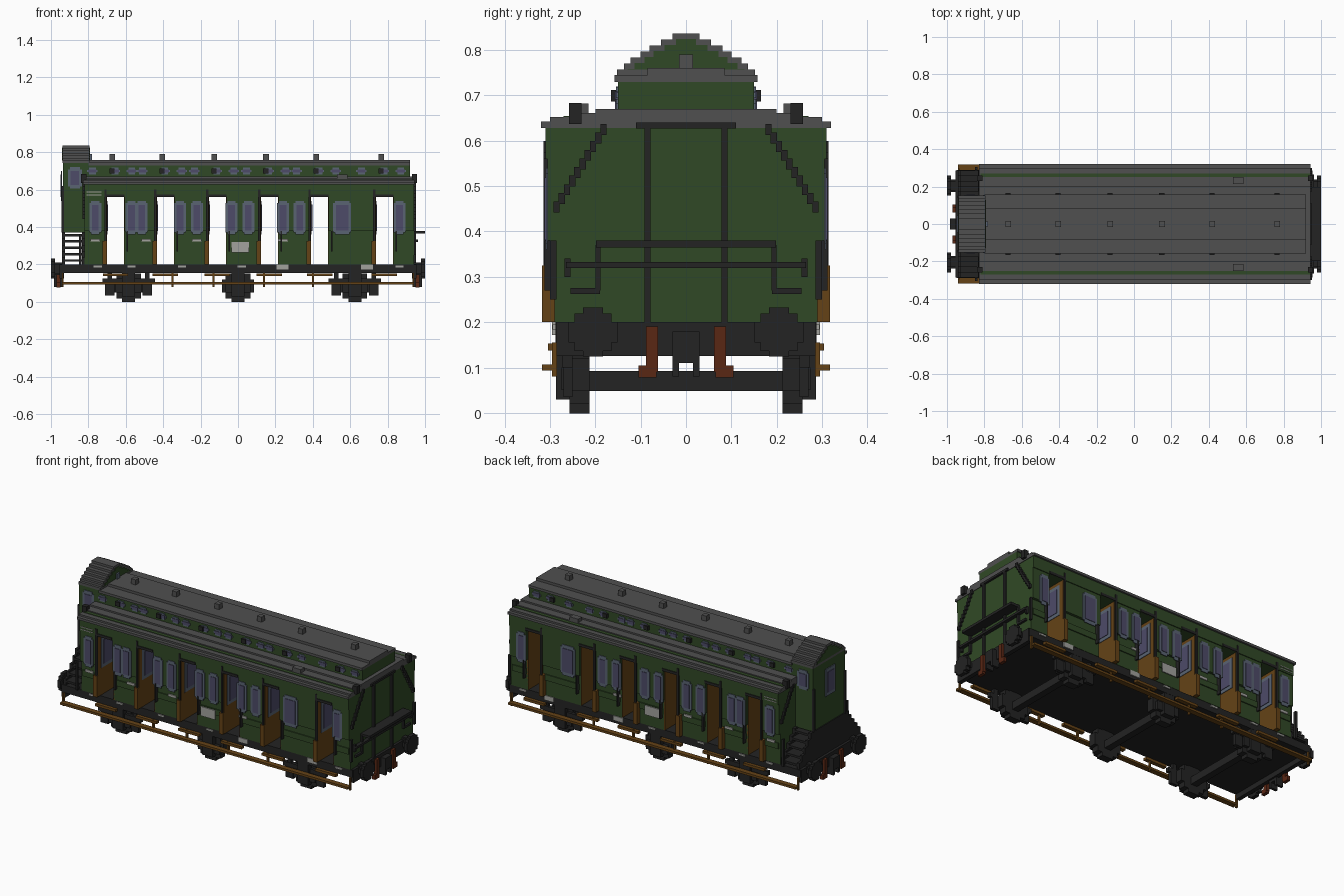
import bpy
import bmesh
import math

cube = bpy.data.objects.get("Cube")
if cube:
    bpy.data.objects.remove(cube)


def material(name, r, g, b):
    m = bpy.data.materials.new(name)
    m.use_nodes = True
    m.diffuse_color = (r, g, b, 1)
    bsdf = m.node_tree.nodes["Principled BSDF"]
    bsdf.inputs["Base Color"].default_value = (r, g, b, 1)
    bsdf.inputs["Roughness"].default_value = 0.9
    return m


GREEN = material("dark green", .03, .066, .019)
GREY = material("roof grey", .08, .08, .08)
BLACK = material("frame black", .017, .017, .017)
BROWN = material("wood brown", .13, .055, .008)
GLASS = material("window lilac", .075, .07, .14)
TRIM = material("window blue grey", .1, .125, .17)
SIGN = material("light grey", .36, .36, .34)
RUST = material("hose red", .1, .02, .007)


class Part:
    """Collects boxes and prisms into one object of one colour."""

    def __init__(self, name, mat):
        self.name, self.mat, self.bm = name, mat, bmesh.new()

    def box(self, x0, x1, y0, y1, z0, z1):
        verts = bmesh.ops.create_cube(self.bm, size=1)["verts"]
        for v in verts:
            v.co.x = x0 if v.co.x < 0 else x1
            v.co.y = y0 if v.co.y < 0 else y1
            v.co.z = z0 if v.co.z < 0 else z1
        bmesh.ops.recalc_face_normals(self.bm, faces=self.bm.faces)

    def wide(self, x0, x1, y, z0, z1):
        self.box(x0, x1, -y, y, z0, z1)

    def both(self, x0, x1, y0, y1, z0, z1):
        self.box(x0, x1, y0, y1, z0, z1)
        self.box(x0, x1, -y1, -y0, z0, z1)

    def disc(self, axis, c, u, v, r, thick):
        """Stepped round block made of three overlapping boxes."""
        for k in (math.pi / 8, math.pi / 4, 3 * math.pi / 8):
            a, b = r * math.cos(k) * 1.08, r * math.sin(k) * 1.08
            if axis == "x":
                self.both(c - thick, c + thick, u - a, u + a, v - b, v + b)
            else:
                self.both(u - a, u + a, c - thick, c + thick, v - b, v + b)

    def done(self):
        mesh = bpy.data.meshes.new(self.name)
        self.bm.to_mesh(mesh)
        self.bm.free()
        mesh.materials.append(self.mat)
        ob = bpy.data.objects.new(self.name, mesh)
        bpy.context.collection.objects.link(ob)


START, END = -.82, .94
DOORS = [-.703, -.436, -.158, .12, .388, .735]
GAP = .096
WHEELS = [-.585, 0, .625]

# Body blocks between the open doorways
body = Part("body_walls", GREEN)
lining = Part("doorway_lining", BROWN)
edges = [START] + [e for d in DOORS for e in (d, d + GAP)] + [END]
for a, b in zip(edges[::2], edges[1::2]):
    body.wide(a, b, .29, .2, .38)
    body.wide(a, b, .305, .38, .56)
    body.both(a + .01, b - .01, .29, .296, .29, .325)
body.wide(START, END, .31, .56, .63)
body.wide(START, END, .27, .63, .655)
body.done()

# Doors standing open at one side of each doorway, plain lining at the other
door_glass = Part("door_glass", GLASS)
door_trim = Part("door_window_frames", TRIM)
shelf = Part("door_edges", BLACK)
for d in DOORS:
    lining.wide(d - .022, d + .003, .318, .2, .325)
    lining.wide(d - .004, d + .003, .305, .325, .56)
    lining.wide(d + GAP - .003, d + GAP + .004, .29, .2, .56)
    for y0 in (-.28, -.07, .15):
        door_trim.box(d, d + .006, y0, y0 + .13, .36, .54)
        door_glass.box(d, d + .009, y0 + .02, y0 + .11, .38, .52)
    shelf.both(d + GAP + .012, d + GAP + .02, .29, .312, .27, .38)
    shelf.both(d - .012, d, .305, .314, .325, .6)
    shelf.both(d, d + GAP, .305, .314, .56, .575)
for p in (lining, door_trim, door_glass, shelf):
    p.done()

# Side windows
trim = Part("side_window_frames", TRIM)
glass = Part("side_window_glass", GLASS)


def window(x, w, z0, z1, y, rim=.014):
    trim.both(x - w, x + w, y, y + .004, z0 + .012, z1 - .012)
    trim.both(x - w + .01, x + w - .01, y, y + .004, z0, z1)
    glass.both(x - w + rim, x + w - rim, y, y + .007, z0 + rim * 1.5, z1 - rim * 1.5)


for x in (-.763, -.57, -.515, -.31, -.22, -.035, .055, .24, .33, .863):
    window(x, .032, .36, .54, .305)
window(.557, .048, .36, .54, .305)
# Clerestory windows
for d in DOORS:
    for off in (-.075, .045, .135):
        window(d + off, .028, .682, .718, .15, .006)
# Cab windows
window(-.872, .037, .605, .72, .15)
trim.wide(-.946, -.94, .045, .54, .7)
glass.wide(-.949, -.94, .03, .56, .68)
trim.wide(-.79, -.781, .013, .76, .79)
trim.done()
glass.done()

# Stepped main roof and clerestory
roof = Part("main_roof", GREY)
for y, z0, z1 in ((.32, .628, .642), (.3, .642, .652), (.25, .652, .661), (.2, .661, .67)):
    roof.wide(START - .01, END + .003, y, z0, z1)
roof.wide(-.8, .92, .158, .73, .745)
roof.wide(-.8, .92, .085, .745, .76)
for d in DOORS:
    x = d + .03
    roof.box(x - .015, x + .015, -.015, .015, .76, .79)
roof.both(.53, .585, .215, .25, .65, .682)
roof.done()

upper = Part("clerestory_walls", GREEN)
upper.wide(-.8, .92, .15, .655, .73)
upper.done()
lamps = Part("clerestory_vents", BLACK)
for d in DOORS:
    lamps.both(d + .015, d + .043, .15, .165, .687, .712)
lamps.done()

# Raised guard cab with stepped gable
cab = Part("guard_cab", GREEN)
cab.wide(-.935, -.81, .15, .37, .745)
cab.wide(-.81, -.79, .15, .655, .745)
cab_roof = Part("guard_cab_roof", GREY)
z = .742
for y in (.152, .137, .122, .1, .08, .055, .03):
    cab_roof.wide(-.937, -.793, y, z, z + .0155)
    if y < .15:
        cab.wide(-.94, -.79, y - .008, .757, z + .003)
    z += .0132
cab.done()
cab_roof.done()

# Stairs and posts under the cab
stairs = Part("cab_stairs", BLACK)
for i in range(5):
    z = .215 + i * .034
    stairs.wide(-.935, -.825, .285 - i * .027, z, z + .013)
    for x in (-.94, -.835):
        stairs.wide(x, x + .015, .285 - i * .027, z - .02, z + .022)
stairs.both(-.943, -.93, .14, .153, .37, .62)
stairs.both(-.85, -.838, .29, .305, .2, .36)
stairs.done()

# Underframe, headstocks and buffers
frame = Part("underframe", BLACK)
frame.wide(-.95, .95, .288, .155, .2)
frame.wide(-.955, -.93, .285, .125, .2)
frame.wide(.93, .955, .285, .125, .2)
for s in (-1, 1):
    frame.disc("x", s * .989, .205, .178, .054, .011)
    frame.disc("x", s * .96, .205, .178, .034, .03)
    a, b = sorted((s * .94, s * .985))
    frame.wide(a, b, .03, .11, .18)
    frame.both(a, b, .015, .03, .08, .13)
frame.done()

hoses = Part("brake_hoses", RUST)
for a, b in ((-.97, -.95), (.95, .97)):
    hoses.both(a, b, .062, .088, .09, .19)
    hoses.both(a, b, .065, .105, .078, .105)
hoses.done()

# Wheels, axles, springs and axle boxes
gear = Part("running_gear", BLACK)
for x in WHEELS:
    gear.disc("y", .235, x, .085, .086, .022)
    gear.wide(x - .02, x + .02, .22, .048, .092)
    gear.both(x - .07, x + .07, .25, .275, .05, .1)
    gear.both(x - .035, x + .035, .25, .287, .03, .155)
    if x:
        for s in (-.1, .1):
            gear.both(x + s - .025, x + s + .025, .25, .27, .035, .125)
            gear.both(x + s - .012, x + s + .012, .25, .27, .12, .16)
        gear.both(x - .14, x + .14, .25, .272, .1, .125)
gear.done()

# Long footboards and door steps
steps = Part("footboards", BROWN)
steps.both(-.94, .94, .287, .318, .094, .107)
for x in (-.937, -.35, -.13, .14, .4, .937):
    steps.both(x - .005, x + .005, .284, .296, .08, .155)
for d in DOORS:
    steps.both(d - .02, d + GAP + .02, .28, .304, .138, .153)
steps.done()

# Rods, rails and cable steps on the ends
rods = Part("end_rods", BLACK)
X = END + .012
rods.both(END, X, .078, .092, .2, .635)
rods.wide(END, X, .11, .627, .64)
rods.wide(END, 1, .198, .365, .38)
rods.wide(END, X + .01, .265, .32, .333)
rods.both(END, X, .188, .2, .27, .37)
rods.both(END, X, .19, .255, .262, .275)
rods.both(END, X, .255, .268, .3, .34)
rods.both(END, X, .285, .3, .25, .38)
rods.both(END - .01, X + .006, .23, .258, .637, .683)
rods.both(START - .02, START + .01, .23, .258, .637, .683)
for i in range(10):
    y, z = .175 + i * .0115, .625 - i * .019
    rods.both(END, X, y, y + .014, z - .012, z + .012)
    rods.both(START - X + END, START, y, y + .014, z - .012, z + .012)
rods.done()

# Blank sign plates
signs = Part("sign_plates", SIGN)
signs.both(-.035, .06, .296, .302, .265, .32)
for x in (-.763, -.49, -.22, .24):
    signs.both(x - .026, x + .026, .296, .302, .322, .337)
for x in (.238, .69):
    signs.both(x - .032, x + .032, .288, .295, .172, .2)
for x in (-.75, -.57, -.3, .02, .863):
    signs.both(x - .022, x + .022, .288, .294, .184, .195)
for z in (.57, .585):
    signs.both(-.81, -.73, .31, .314, z, z + .004)
signs.done()
